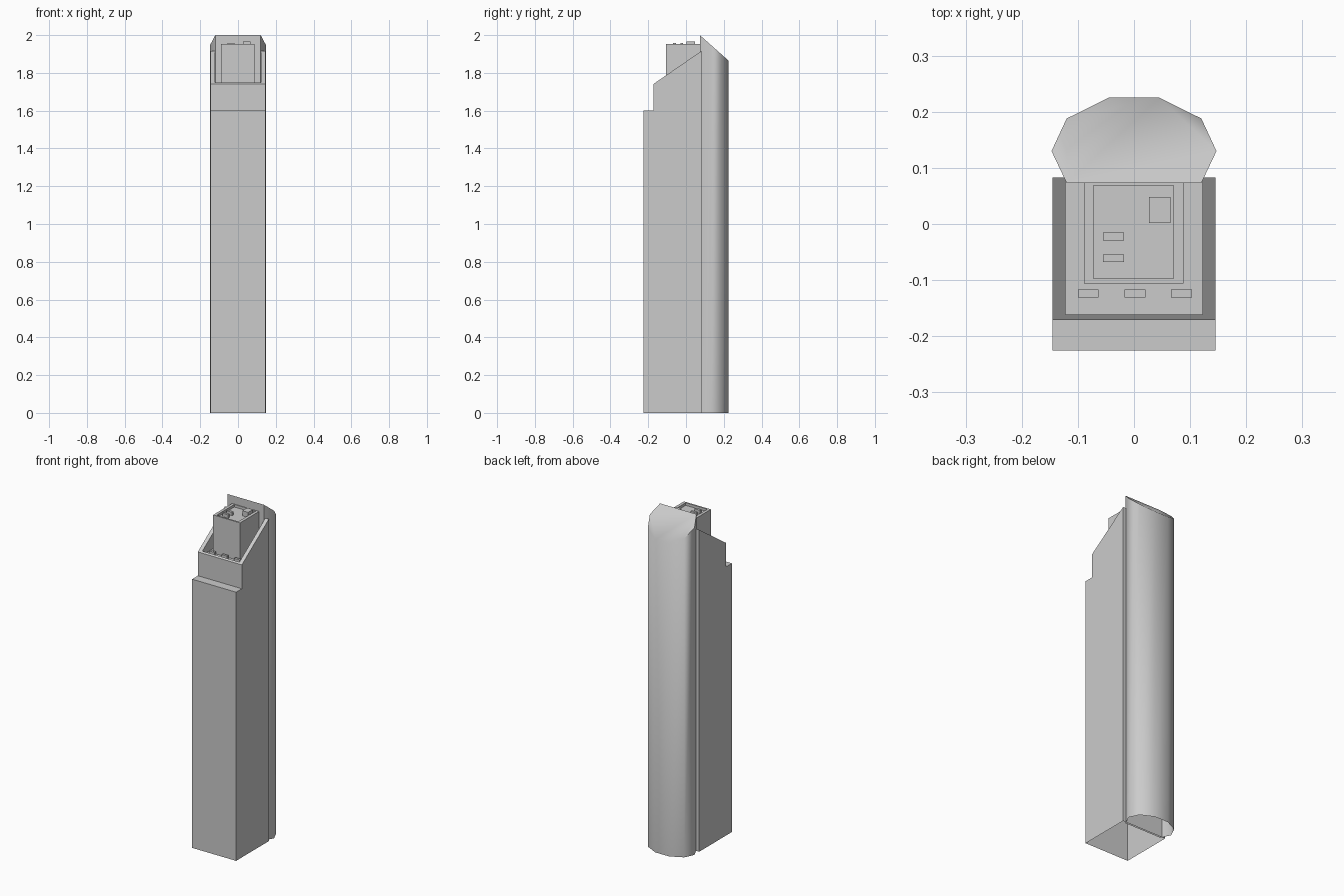
import bpy, bmesh
from math import radians
from mathutils import Vector

if "Cube" in bpy.data.objects:
    bpy.data.objects.remove(bpy.data.objects["Cube"])


def make_object(name, bm):
    bmesh.ops.recalc_face_normals(bm, faces=bm.faces)
    mesh = bpy.data.meshes.new(name)
    bm.to_mesh(mesh)
    bm.free()
    obj = bpy.data.objects.new(name, mesh)
    bpy.context.collection.objects.link(obj)
    return obj


def prism(name, base, offset):
    """Solid between a base polygon and its copies moved by offset(point)."""
    bm = bmesh.new()
    a = [bm.verts.new(p) for p in base]
    b = [bm.verts.new(Vector(p) + Vector(offset(p))) for p in base]
    bm.faces.new(a)
    bm.faces.new(b)
    for i in range(len(a)):
        j = (i + 1) % len(a)
        bm.faces.new((a[i], a[j], b[j], b[i]))
    return make_object(name, bm)


def box(name, x0, x1, y0, y1, z0, z1):
    base = [(x0, y0, z0), (x1, y0, z0), (x1, y1, z0), (x0, y1, z0)]
    return prism(name, base, lambda p: (0, 0, z1 - z0))


def cut(obj, cutter):
    mod = obj.modifiers.new("recess", 'BOOLEAN')
    mod.operation = 'DIFFERENCE'
    mod.solver = 'EXACT'
    mod.object = cutter
    bpy.context.view_layer.objects.active = obj
    bpy.ops.object.modifier_apply(modifier=mod.name)
    bpy.data.objects.remove(cutter, do_unlink=True)


def open_bottom(obj):
    bm = bmesh.new()
    bm.from_mesh(obj.data)
    low = min(v.co.z for v in bm.verts)
    faces = [f for f in bm.faces if all(v.co.z < low + 1e-4 for v in f.verts)]
    bmesh.ops.delete(bm, geom=faces, context='FACES_ONLY')
    bm.to_mesh(obj.data)
    bm.free()


FLOOR, ROOF = 1.725, 1.937

# Main shaft: stepped side profile with a sloping parapet round a sunken roof
profile = [(-0.225, 0), (-0.225, 1.6), (-0.171, 1.6), (-0.171, 1.742),
           (0.083, 1.917), (0.083, 0)]
shaft = prism("main_shaft", [(-0.145, y, z) for y, z in profile],
              lambda p: (0.29, 0, 0))
cut(shaft, box("roof_cutter", -0.122, 0.122, -0.161, 0.12, FLOOR, 2.2))
open_bottom(shaft)

# Rounded rear column with a slanted top
half = [(0.12, 0.073), (0.147, 0.13), (0.12, 0.188), (0.045, 0.225)]
outline = half + [(-x, y) for x, y in reversed(half)]
column = prism("rear_column", [(x, y, 0) for x, y in outline],
               lambda p: (0, 0, 2.0 - (p[1] - 0.073) * 0.135 / 0.152))
open_bottom(column)
bpy.ops.object.select_all(action='DESELECT')
column.select_set(True)
bpy.context.view_layer.objects.active = column
bpy.ops.object.shade_smooth_by_angle(angle=radians(56))

# Penthouse block with a shallow recessed roof
penthouse = box("penthouse", -0.0895, 0.088, -0.106, 0.073, FLOOR, 1.952)
cut(penthouse, box("penthouse_cutter", -0.0725, 0.07, -0.097, 0.069, ROOF, 2.2))
open_bottom(penthouse)

# Rooftop units on the penthouse
for i, y in enumerate((-0.029, -0.068)):
    open_bottom(box(f"small_roof_unit_{i + 1}", -0.055, -0.018, y, y + 0.014, ROOF, 1.957))
open_bottom(box("large_roof_unit", 0.027, 0.065, 0.002, 0.048, ROOF, 1.967))

# Row of units on the lower terrace
for i, x in enumerate((-0.1, -0.0165, 0.066)):
    open_bottom(box(f"terrace_unit_{i + 1}", x, x + 0.037, -0.131, -0.117, FLOOR, 1.745))
